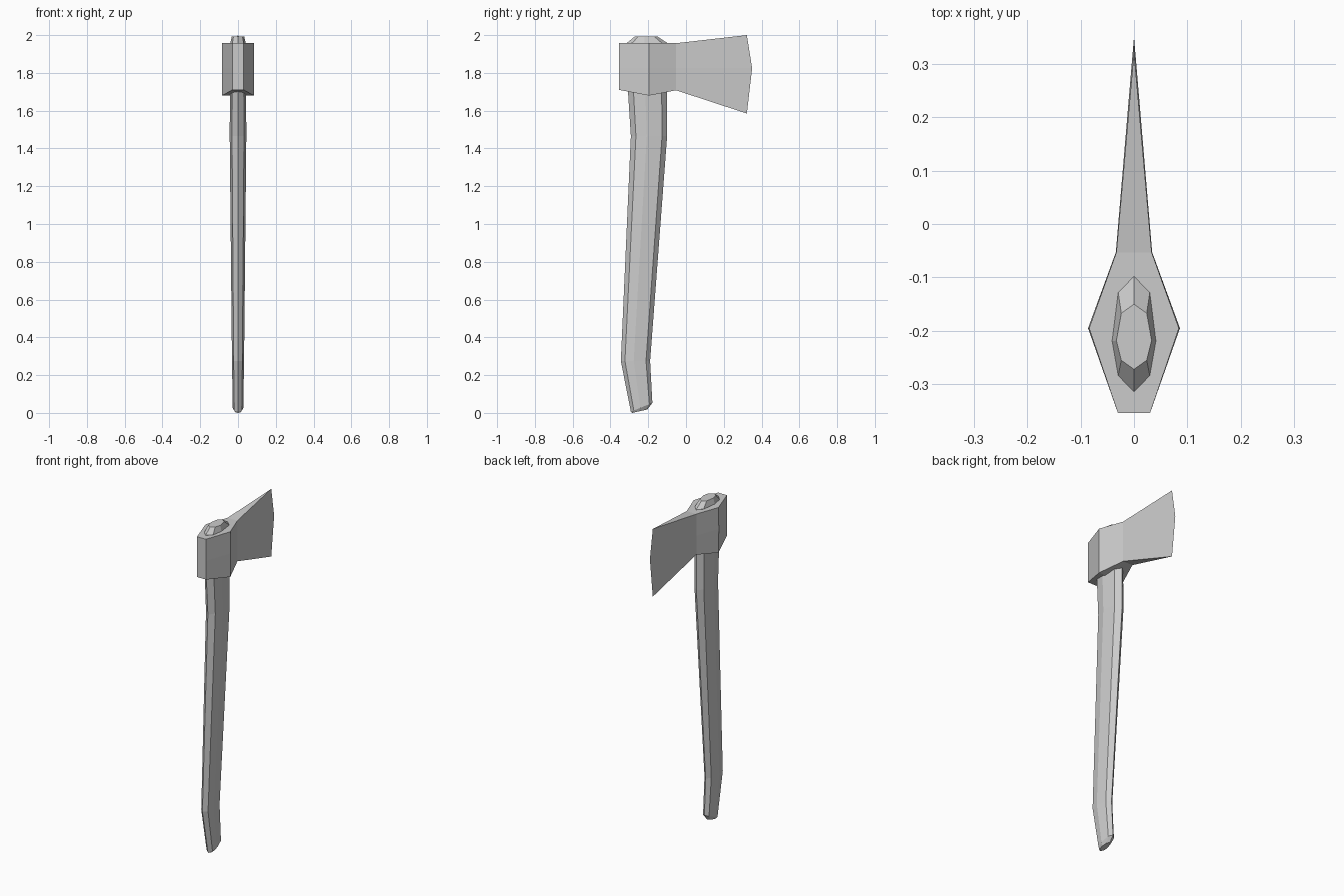
import bpy, bmesh

if "Cube" in bpy.data.objects:
    bpy.data.objects.remove(bpy.data.objects["Cube"])


def make_object(name, bm):
    bmesh.ops.recalc_face_normals(bm, faces=bm.faces[:])
    mesh = bpy.data.meshes.new(name)
    bm.to_mesh(mesh)
    bm.free()
    obj = bpy.data.objects.new(name, mesh)
    bpy.context.collection.objects.link(obj)
    return obj


# Axe head: stations along y (half width, half width at mid height, bottom z, top z)
stations = [
    (-0.354, 0.030, 0.030, 1.71, 1.957),
    (-0.195, 0.084, 0.086, 1.68, 1.957),
    (-0.053, 0.033, 0.034, 1.708, 1.957),
]
edge = [(0.322, 1.585), (0.35, 1.825), (0.322, 2.0)]  # cutting edge y, z

bm = bmesh.new()
grid = []  # grid[station][side][level]
for y, w, wm, lo, hi in stations:
    levels = ((w, lo), (wm, 1.825), (w, hi))
    grid.append([[bm.verts.new((s * x, y, z)) for x, z in levels] for s in (-1, 1)])
tip = [bm.verts.new((0, y, z)) for y, z in edge]
grid.append([tip, tip])

for a, b in zip(grid, grid[1:]):
    for side in (0, 1):
        for k in (0, 1):
            bm.faces.new((a[side][k], b[side][k], b[side][k + 1], a[side][k + 1]))
    for k in (0, 2):
        cap = [a[0][k], a[1][k], b[1][k], b[0][k]]
        bm.faces.new(list(dict.fromkeys(cap)))
bm.faces.new(grid[0][0] + grid[0][1][::-1])
make_object("axe_head", bm)

# Handle: one egg-shaped eight-sided section lofted along the curved shaft
section = [(0, 0), (0.72, 0.14), (1, 0.56), (0.72, 0.86),
           (0, 1), (-0.72, 0.86), (-1, 0.56), (-0.72, 0.14)]
# rings: front y, front z, back y, back z, half width
rings = [
    (-0.205, 0.018, -0.285, 0.0, 0.018),
    (-0.178, 0.053, -0.292, 0.006, 0.028),
    (-0.190, 0.275, -0.345, 0.275, 0.032),
    (-0.100, 1.465, -0.292, 1.465, 0.044),
    (-0.100, 1.70, -0.307, 1.70, 0.043),
    (-0.098, 1.958, -0.314, 1.958, 0.041),
    (-0.150, 1.992, -0.272, 1.992, 0.033),
]
bm = bmesh.new()
loops = []
for fy, fz, by, bz, w in rings:
    loops.append([bm.verts.new((u * w, fy + (by - fy) * t, fz + (bz - fz) * t))
                  for u, t in section])
for a, b in zip(loops, loops[1:]):
    for i in range(8):
        j = (i + 1) % 8
        bm.faces.new((a[i], a[j], b[j], b[i]))
bm.faces.new(loops[0])
bm.faces.new(loops[-1])
make_object("handle", bm)
